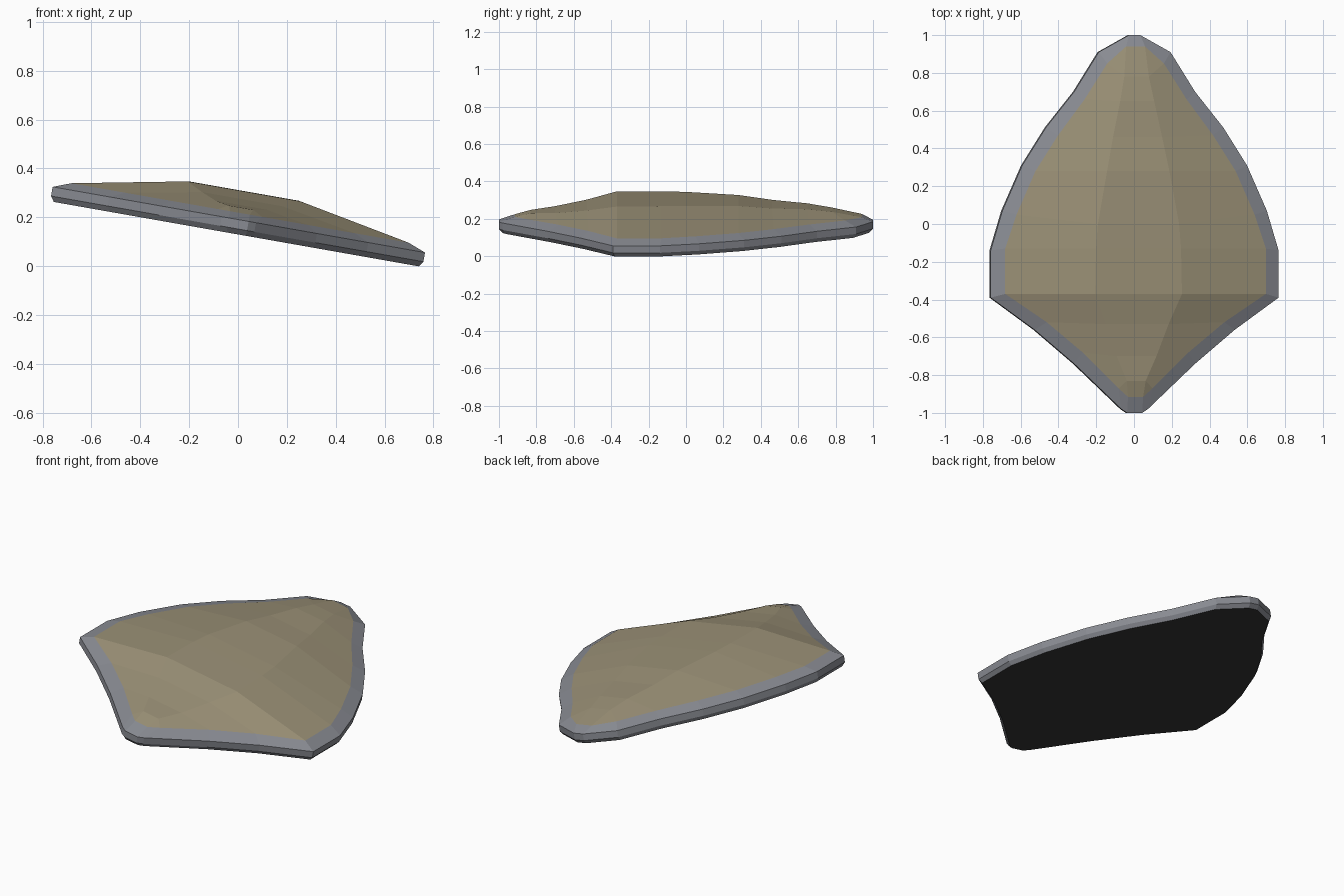
import bpy
import bmesh
import math
from mathutils import Matrix, Vector

default_cube = bpy.data.objects.get("Cube")
if default_cube:
    bpy.data.objects.remove(default_cube, do_unlink=True)


def make_material(name, colour):
    material = bpy.data.materials.new(name)
    material.use_nodes = True
    rgba = (*colour, 1.0)
    material.diffuse_color = rgba
    material.node_tree.nodes["Principled BSDF"].inputs["Base Color"].default_value = rgba
    return material


steel = make_material("blue grey metal", (0.25, 0.26, 0.29))
tan = make_material("dull tan", (0.33, 0.285, 0.185))
dark = make_material("dark backing", (0.035, 0.035, 0.035))

# The shield rests tilted sideways, with its left edge on the ground
TILT = math.radians(10)
PLACE = Matrix.Translation((-0.007, 0, 0.131)) @ Matrix.Rotation(TILT, 4, "Y")

# Half outlines from the back tip to the front tip
outer_edge = [(.03, 1), (.19, .91), (.32, .7), (.47, .51), (.595, .31), (.7, .07),
              (.762, -.14), (.762, -.39), (.53, -.56), (.32, -.74), (.07, -.98), (.04, -1)]
inner_edge = [(.05, .94), (.15, .85), (.27, .66), (.41, .47), (.53, .28), (.63, .05),
              (.69, -.13), (.69, -.37), (.47, -.52), (.28, -.68), (.09, -.87), (.04, -.915)]
# Raised middle strip: half width, y, height
crown = [(.065, .78, .12), (.065, .78, .12), (.09, .65, .138), (.13, .46, .15),
         (.165, .28, .17), (.215, 0, .178), (.225, -.13, .179), (.23, -.37, .178),
         (.165, -.53, .145), (.105, -.7, .12), (.05, -.83, .11), (.05, -.83, .11)]


def mirrored_ring(points):
    """Close a half outline into a clockwise ring."""
    right = [Vector((x / math.cos(TILT), y, z)) for x, y, z in points]
    return right + [Vector((-p.x, p.y, p.z)) for p in reversed(right)]


def level(points, height, scale=1.0):
    return mirrored_ring([(x * scale, y * scale, height) for x, y in points])


def band(lower, upper):
    """Quads that join two rings, facing out."""
    n = len(lower)
    return [(upper[i], upper[(i + 1) % n], lower[(i + 1) % n], lower[i]) for i in range(n)]


def build(name, polygons, material):
    """Make an object from polygons, merging corners that coincide."""
    bm = bmesh.new()
    verts = {}
    for polygon in polygons:
        corners = []
        for point in polygon:
            key = tuple(round(c, 5) for c in point)
            if key not in verts:
                verts[key] = bm.verts.new(PLACE @ point)
            if verts[key] not in corners:
                corners.append(verts[key])
        if len(corners) > 2:
            bm.faces.new(corners)
    mesh = bpy.data.meshes.new(name)
    bm.to_mesh(mesh)
    bm.free()
    mesh.materials.append(material)
    obj = bpy.data.objects.new(name, mesh)
    bpy.context.collection.objects.link(obj)
    return obj


base = level(outer_edge, 0, 0.98)
side_low = level(outer_edge, 0.022)
side_high = level(outer_edge, 0.06)
lip = level(inner_edge, 0.088)
crest = mirrored_ring(crown)

# Bevelled metal rim
build("shield_rim",
      band(base, side_low) + band(side_low, side_high) + band(side_high, lip), steel)

# Faceted domed face
last = len(crest) - 1
strip = [(crest[i], crest[last - i], crest[last - i - 1], crest[i + 1])
         for i in range(len(crown) - 1)]
build("shield_face", band(lip, crest) + strip, tan)

# Flat back
build("shield_back", [base], dark)
